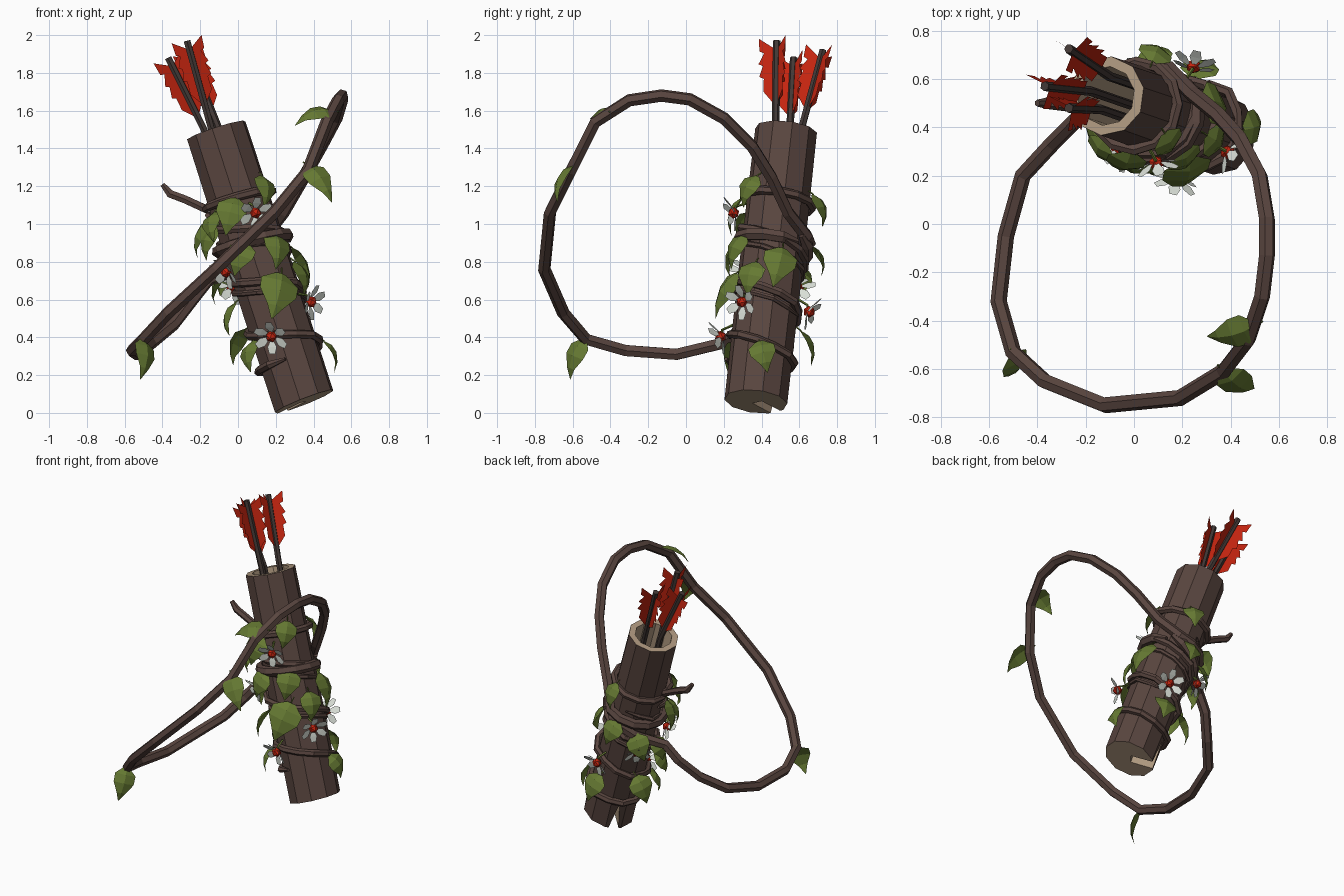
import bpy, bmesh, math, random
from mathutils import Vector as V, Matrix

random.seed(4)
cube = bpy.data.objects.get("Cube")
if cube:
    bpy.data.objects.remove(cube)


def material(name, r, g, b):
    m = bpy.data.materials.new(name)
    m.use_nodes = True
    m.diffuse_color = (r, g, b, 1)
    node = m.node_tree.nodes["Principled BSDF"]
    node.inputs["Base Color"].default_value = (r, g, b, 1)
    node.inputs["Roughness"].default_value = 0.9
    return m


BARK = material("bark brown", 0.1, 0.06, 0.05)
SHAFT = material("dark shaft brown", 0.055, 0.04, 0.036)
WOOD = material("bare wood tan", 0.42, 0.31, 0.21)
GREEN = material("leaf green", 0.13, 0.19, 0.032)
WHITE = material("petal white", 0.7, 0.74, 0.68)
RED = material("feather red", 0.56, 0.018, 0.005)

# Leaning frame of the quiver: angle 0 is left, 90 is back, 270 is front
BOTTOM, TOP = V((0.35, 0.37, 0.06)), V((-0.115, 0.53, 1.495))
AXIS = (TOP - BOTTOM).normalized()
SIDE = (V((1, 0, 0)) - AXIS * AXIS.x).normalized()
BACK = AXIS.cross(SIDE)
UP = V((0, 0, 1))


def outward(angle):
    a = math.radians(angle)
    return SIDE * math.cos(a) + BACK * math.sin(a)


def around(angle, s, r):
    return BOTTOM.lerp(TOP, s) + outward(angle) * r


def add_mesh(name, bm, *mats):
    me = bpy.data.meshes.new(name)
    bm.to_mesh(me)
    bm.free()
    for m in mats:
        me.materials.append(m)
    ob = bpy.data.objects.new(name, me)
    bpy.context.collection.objects.link(ob)
    return ob


def to_mesh(ob):
    bpy.ops.object.select_all(action="DESELECT")
    ob.select_set(True)
    bpy.context.view_layer.objects.active = ob
    bpy.ops.object.convert(target="MESH")


def tube(name, points, radius, mat, taper=1.0, sides=1):
    """Faceted tube along a path, thinned at both ends by the taper."""
    cu = bpy.data.curves.new(name, "CURVE")
    cu.dimensions = "3D"
    cu.bevel_depth, cu.bevel_resolution, cu.use_fill_caps = radius, sides, True
    sp = cu.splines.new("POLY")
    sp.use_smooth = False
    sp.points.add(len(points) - 1)
    for p, co in zip(sp.points, points):
        p.co = (*co, 1)
    sp.points[0].radius = sp.points[-1].radius = taper
    cu.materials.append(mat)
    ob = bpy.data.objects.new(name, cu)
    bpy.context.collection.objects.link(ob)
    to_mesh(ob)


# Hollow quiver: ten-sided bark wall, bare wood at rim, bore and base
bm = bmesh.new()
rings = []
for s, r in ((0, 0.168), (0.5, 0.17), (1, 0.165), (1, 0.123), (0.4, 0.115)):
    rings.append([bm.verts.new(around(36 * i + 10, s, r)) for i in range(10)])
for v in rings[0]:
    v.co += AXIS * (v.co - BOTTOM).dot(SIDE) * 0.06
for k in range(4):
    for i in range(10):
        j = (i + 1) % 10
        f = bm.faces.new((rings[k][i], rings[k][j], rings[k + 1][j], rings[k + 1][i]))
        f.material_index = int(k > 1)
bm.faces.new(rings[0][::-1]).material_index = 1
bm.faces.new(rings[-1]).material_index = 1
bmesh.ops.recalc_face_normals(bm, faces=bm.faces)
quiver = add_mesh("quiver", bm, BARK, WOOD)

# Split in the base, cut with a wedge
SPLIT = 137
bm = bmesh.new()
across = AXIS.cross(outward(SPLIT)) * 0.04
ends = []
for r in (0.01, 0.25):
    low, high = around(SPLIT, -0.03, r), around(SPLIT, 0.13, r)
    ends.append([bm.verts.new(p) for p in (low - across, low + across, high)])
for i in range(3):
    j = (i + 1) % 3
    bm.faces.new((ends[0][i], ends[0][j], ends[1][j], ends[1][i]))
bm.faces.new(ends[0])
bm.faces.new(ends[1])
bmesh.ops.recalc_face_normals(bm, faces=bm.faces)
cutter = add_mesh("split_cutter", bm, WOOD)
cutter.hide_render = True
cut = quiver.modifiers.new("split", "BOOLEAN")
cut.operation, cut.solver, cut.object = "DIFFERENCE", "EXACT", cutter
cut.material_mode = "TRANSFER"
to_mesh(quiver)
bpy.data.objects.remove(cutter)

# Carrying strap: a bent branch whose two ends wrap the quiver
loop = [(-.16, .46, .7), (-.24, .43, .6), (-.34, .33, .47), (-.46, .2, .37), (-.53, -.05, .31),
        (-.56, -.32, .33), (-.5, -.53, .39), (-.37, -.65, .53), (-.12, -.75, .76),
        (.19, -.72, 1.06), (.37, -.61, 1.28), (.47, -.48, 1.54), (.53, -.3, 1.655),
        (.55, -.13, 1.68), (.55, .02, 1.66), (.52, .2, 1.56), (.44, .35, 1.41),
        (.35, .45, 1.25), (.24, .54, 1.06)]
lower = [around(50 + 25 * i, 0.6 - 0.02 * i, 0.185) for i in range(5)]
upper = [around(65 + 28 * i, 0.605 - 0.003 * i, 0.19) for i in range(13)]
tube("strap", lower + loop + upper, 0.034, BARK, 0.5)

# Thin vines coiling down the quiver
twig = [V(p) for p in ((-.4, .5, 1.21), (-.36, .5, 1.16), (-.28, .49, 1.13))]
ring = [around(180 + 30 * i, 0.75 - 0.002 * i, 0.183) for i in range(13)]
coil = [around(170 + 30 * i, max(0.15, 0.68 - 0.0163 * i), 0.182 + 0.008 * math.sin(2 * i))
        for i in range(40)]
thin = [around(100 + 30 * i, 0.65 - 0.0145 * i, 0.177 + 0.008 * math.cos(3 * i)) for i in range(24)]
tube("top_vine", twig + ring, 0.024, BARK, 0.6)
tube("long_vine", coil, 0.023, BARK, 0.4)
tube("thin_vine", thin, 0.015, BARK, 0.4)


# Leaves: folded, drooping blades on short stems
def leaf(name, base, tip, facing, width):
    along = tip - base
    normal = (facing - along * facing.dot(along) / along.length_squared).normalized()
    side = along.cross(normal).normalized()
    bm = bmesh.new()
    rows = []
    for t, w, lift in ((0, 0.12, 0), (0.2, 0.46, 0.03), (0.45, 0.45, 0.04), (0.75, 0.2, 0.025), (1, 0.01, -0.01)):
        mid = base + along * t + normal * lift
        edge = side * w * width
        drop = normal * 0.3 * w * width
        rows.append([bm.verts.new(p) for p in (mid - edge - drop, mid, mid + edge - drop)])
    for a, b in zip(rows, rows[1:]):
        for i in (0, 1):
            bm.faces.new((a[i], b[i], b[i + 1], a[i + 1]))
    add_mesh(name, bm, GREEN)
    tube(name + "_stem", [base - along * 0.15 - normal * 0.02, base], 0.004, GREEN, 1, 0)


spots = [(264, .69, .21), (190, .65, .2), (212, .62, .18), (258, .53, .19), (297, .39, .27),
         (335, .42, .19), (195, .35, .19), (215, .2, .18), (355, .13, .18), (320, .74, .18),
         (65, .71, .18), (308, .53, .2), (15, .48, .23), (92, .54, .18), (82, .22, .2),
         (128, .5, .19), (152, .26, .2), (172, .46, .17), (222, .67, .17)]
for i, (angle, s, size) in enumerate(spots):
    out = outward(angle)
    lean = AXIS.cross(out) * random.uniform(-0.5, 0.5)
    way = (out * 0.35 - UP + lean).normalized()
    start = around(angle, s + 0.05, 0.2)
    leaf(f"quiver_leaf_{i + 1}", start, start + way * size, out + UP * 0.4, size * 0.85)

leaf("strap_leaf_top", V((.5, -.42, 1.6)), V((.3, -.47, 1.53)), V((0, -.5, 1)), 0.15)
leaf("strap_leaf_middle", V((.37, -.61, 1.31)), V((.5, -.69, 1.12)), V((.4, -1, .5)), 0.15)
leaf("strap_leaf_low", V((-.5, -.54, .39)), V((-.51, -.62, .18)), V((.8, -.8, .2)), 0.15)


# Flowers: nodding cups of six broad white petals around a red heart
def flower(name, angle, s, size):
    face = (outward(angle) - UP * 0.5).normalized()
    spin = face.to_track_quat("Z", "Y").to_matrix().to_4x4()
    place = Matrix.Translation(around(angle, s, 0.225)) @ spin
    bm = bmesh.new()
    for k in range(6):
        turn = place @ Matrix.Rotation(math.tau * (k + 0.5) / 6, 4, "Z")
        outline = ((.1, 0, 0), (.65, .29, .25), (1.05, .18, .4), (1.05, -.18, .4), (.65, -.29, .25))
        p = [bm.verts.new(turn @ (V(q) * size)) for q in outline]
        bm.faces.new((p[0], p[1], p[4]))
        bm.faces.new(p[1:])
    add_mesh(name + "_petals", bm, WHITE)
    bm = bmesh.new()
    lifted = place @ Matrix.Translation((0, 0, size * 0.12))
    bmesh.ops.create_icosphere(bm, subdivisions=1, radius=size * 0.36, matrix=lifted)
    add_mesh(name + "_heart", bm, RED)
    stem = [around(angle, s + 0.04, 0.17), place.translation + UP * 0.03, place.translation]
    tube(name + "_stem", stem, 0.007, GREEN, 1, 0)


for i, (angle, s) in enumerate(((284, .67), (254, .24), (326, .32), (217, .51), (76, .34), (138, .47))):
    flower(f"flower_{i + 1}", angle, s, 0.088)

# Arrows: dark shafts with three notched feathers each
vane = ((.05, 0), (-.01, .095), (.06, .09), (.07, .066), (.13, .095), (.14, .072),
        (.2, .09), (.21, .066), (.28, .068), (.36, 0))
arrows = [((-.27, .48, 1.97), (-.14, .475, 1.5)), ((-.37, .57, 1.88), (-.18, .55, 1.5)),
          ((-.27, .725, 1.92), (-.1, .61, 1.5))]
for n, (end, mouth) in enumerate(arrows):
    end, mouth = V(end), V(mouth)
    down = (mouth - end).normalized()
    tube(f"arrow_shaft_{n + 1}", [end, mouth, mouth - AXIS * 0.6], 0.02, SHAFT)
    bm = bmesh.new()
    front = (V((0, -1, 0)) + down * down.y).normalized()
    for k in range(3):
        out = Matrix.Rotation(math.tau * k / 3, 3, down) @ front
        bm.faces.new([bm.verts.new(end + down * a + out * o) for a, o in vane])
    add_mesh(f"arrow_feathers_{n + 1}", bm, RED)
